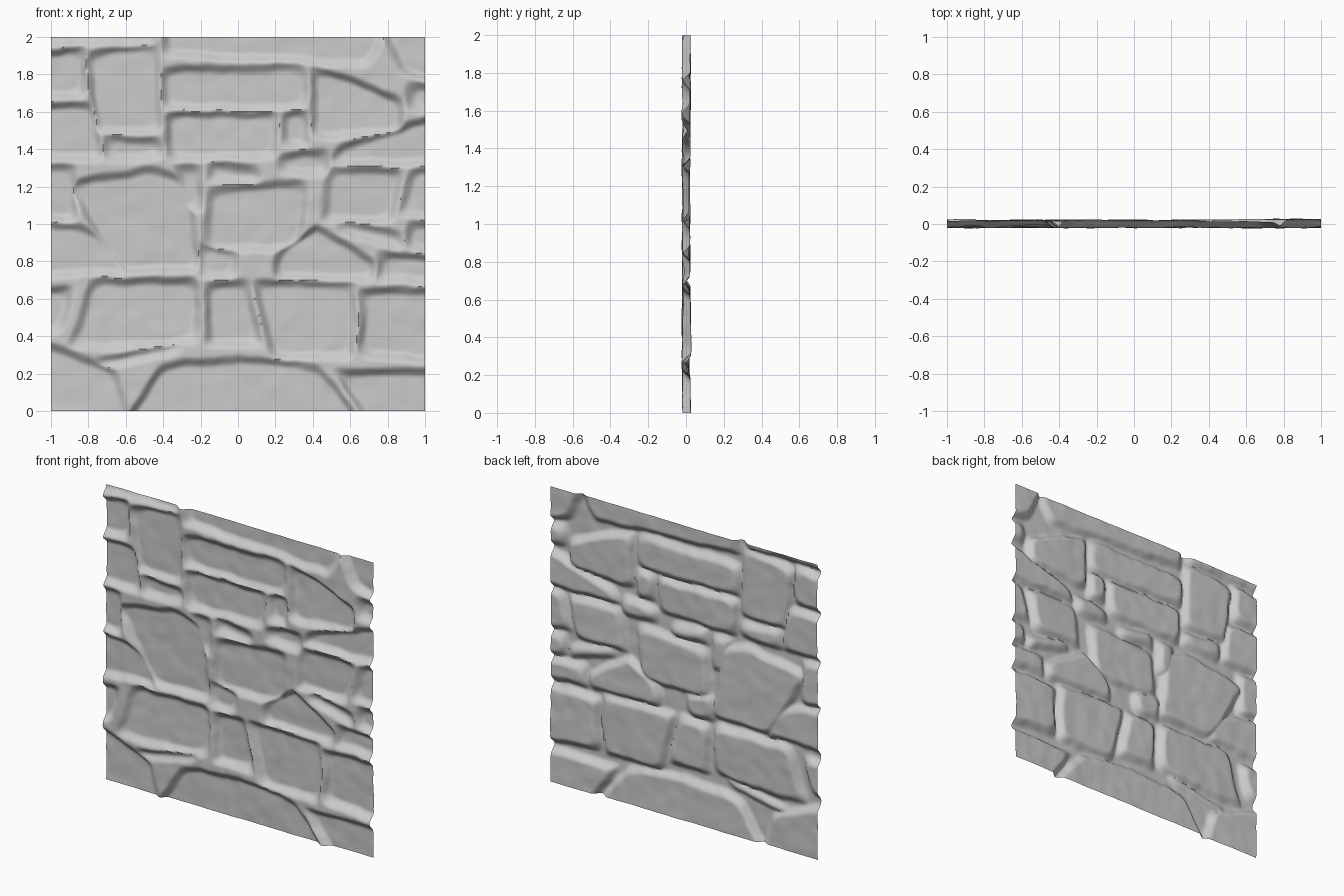
import bpy
import bmesh
import math
import random
from mathutils import Vector, noise

random.seed(4)
cube = bpy.data.objects.get("Cube")
if cube:
    bpy.data.objects.remove(cube)

CELLS = 180          # grid resolution of the relief sheet
MORTAR = -0.021      # depth of the joints, bulging to the front
FACE = 0.02          # depth of the stone faces
stones = []


def smoothstep(a, b, t):
    t = min(1, max(0, (t - a) / (b - a)))
    return t * t * (3 - 2 * t)


def stone(x0, x1, z0, z1, top=0, bottom=0, left=0, right=0, peak=0, at=None):
    """Four-sided stone; each side may slope, and the top may come to a peak."""
    xc, zc = (x0 + x1) / 2, (z0 + z1) / 2
    ridge = xc if at is None else at
    depth = FACE + random.uniform(-0.005, 0.004)
    tilt_x, tilt_z = random.uniform(-0.015, 0.015), random.uniform(-0.02, 0.02)

    def relief(x, z):
        if x < x0 - 0.2 or x > x1 + 0.2 or z < z0 - 0.3 or z > z1 + 0.3:
            return MORTAR
        dx, dz = x - xc, z - zc
        sides = (z1 + top * dx - peak * abs(x - ridge) - z,
                 z - z0 - bottom * dx,
                 x - x0 - left * dz,
                 x1 + right * dz - x)
        near = min(sides)
        if near < -0.06:
            return MORTAR
        # soft minimum rounds the corners
        inside = near - math.log(sum(math.exp((near - s) * 45) for s in sides)) / 45
        rise = smoothstep(-0.042, 0.02, inside)
        face = depth + tilt_x * dx + tilt_z * dz
        return MORTAR + (face - MORTAR) * rise

    stones.append(relief)


# Top course
stone(-.38, .78, 1.89, 2.2, bottom=-.06, right=.5)
stone(-.77, -.43, 1.5, 1.93, top=.15, left=-.1)
stone(-1.2, -.83, 1.69, 1.9, top=.2)
stone(-1.2, -.45, 1.98, 2.2)
stone(-.38, .35, 1.63, 1.82)
stone(.41, .86, 1.49, 1.74, top=-.35, bottom=.05)
stone(.8, 1.2, 1.78, 2.2, bottom=-.3, left=-.4)
stone(.92, 1.2, 1.62, 1.7, top=-.2)

# Second course
stone(-1.2, -.76, 1.36, 1.62, right=-.2)
stone(-.7, -.42, 1.36, 1.44, top=-.1)
stone(-.36, .19, 1.36, 1.58, top=.03, right=.1)
stone(.25, .36, 1.42, 1.58)
stone(.23, .46, 1.28, 1.36, top=.15)
stone(.53, 1.2, 1.34, 1.5, top=.3, left=.3)

# Middle course, with the large five-sided stone
stone(-.78, -.25, .76, 1.28, left=-.6, right=-.15, peak=.2, at=-.5)
stone(-1.2, -.88, 1.06, 1.3, bottom=-.2)
stone(-1.2, -.67, .74, .98, top=-.2, right=-.5)
stone(-.3, -.21, 1.08, 1.3, left=-.2)
stone(-.14, .1, 1.24, 1.29, top=-.1)
stone(-.15, .33, .88, 1.19, top=.05, left=.1, right=.15)
stone(-.2, -.02, .74, .86, top=-.15)
stone(.48, .84, 1.03, 1.28, left=.1, right=.25)
stone(.91, 1.2, 1.06, 1.28, left=.3)
stone(.22, .72, .72, .97, peak=.6, at=.42)
stone(.56, .86, .92, .97, top=-.2, bottom=-.25)
stone(.76, 1.2, .71, .81, top=-.1)
stone(.92, 1.2, .87, 1.0, bottom=-.1)

# Lower course
stone(-.82, -.23, .37, .68, bottom=.05, left=.35)
stone(-1.2, -.93, .43, .64, right=.3)
stone(-.15, .07, .37, .68, right=-.2)
stone(.15, .61, .3, .67, left=-.25, right=.05)
stone(.67, 1.2, .29, .64, top=.04, bottom=-.1)

# Base course
stone(-1.2, -.62, -.2, .3, top=-.35, right=-.25)
stone(-.53, .58, -.2, .27, left=.7, right=-.8, peak=.1, at=0)
stone(.68, 1.2, -.2, .2, left=-.7)
stone(-.75, -.3, .29, .31, top=.2, bottom=.2)


def depth_at(x, z):
    # Wobble the outlines, then take the most raised stone
    p = Vector((x, 0, z))
    w = noise.noise_vector(p * 5) * 0.018 + noise.noise_vector(p * 14) * 0.006
    raised = max(s(x + w.x, z + w.z) for s in stones)
    rough = noise.noise(p * 4) * 0.004 + noise.noise(p * 11) * 0.003
    return raised + rough


# Relief sheet
bm = bmesh.new()
bmesh.ops.create_grid(bm, x_segments=CELLS, y_segments=CELLS, size=1)
for v in bm.verts:
    x, z = v.co.x, v.co.y + 1
    v.co = (x, depth_at(x, z), z)
bmesh.ops.recalc_face_normals(bm, faces=bm.faces)
if sum(f.normal.y for f in bm.faces) < 0:
    bmesh.ops.reverse_faces(bm, faces=bm.faces)
mesh = bpy.data.meshes.new("stone_wall")
bm.to_mesh(mesh)
bm.free()
wall = bpy.data.objects.new("stone_wall", mesh)
bpy.context.collection.objects.link(wall)

# Plain grey stone
grey = bpy.data.materials.new("stone_grey")
grey.use_nodes = True
colour = (0.6, 0.6, 0.6, 1)
grey.diffuse_color = colour
grey.node_tree.nodes["Principled BSDF"].inputs["Base Color"].default_value = colour
mesh.materials.append(grey)

bpy.context.view_layer.objects.active = wall
wall.select_set(True)
bpy.ops.object.shade_smooth_by_angle(angle=math.radians(60))
